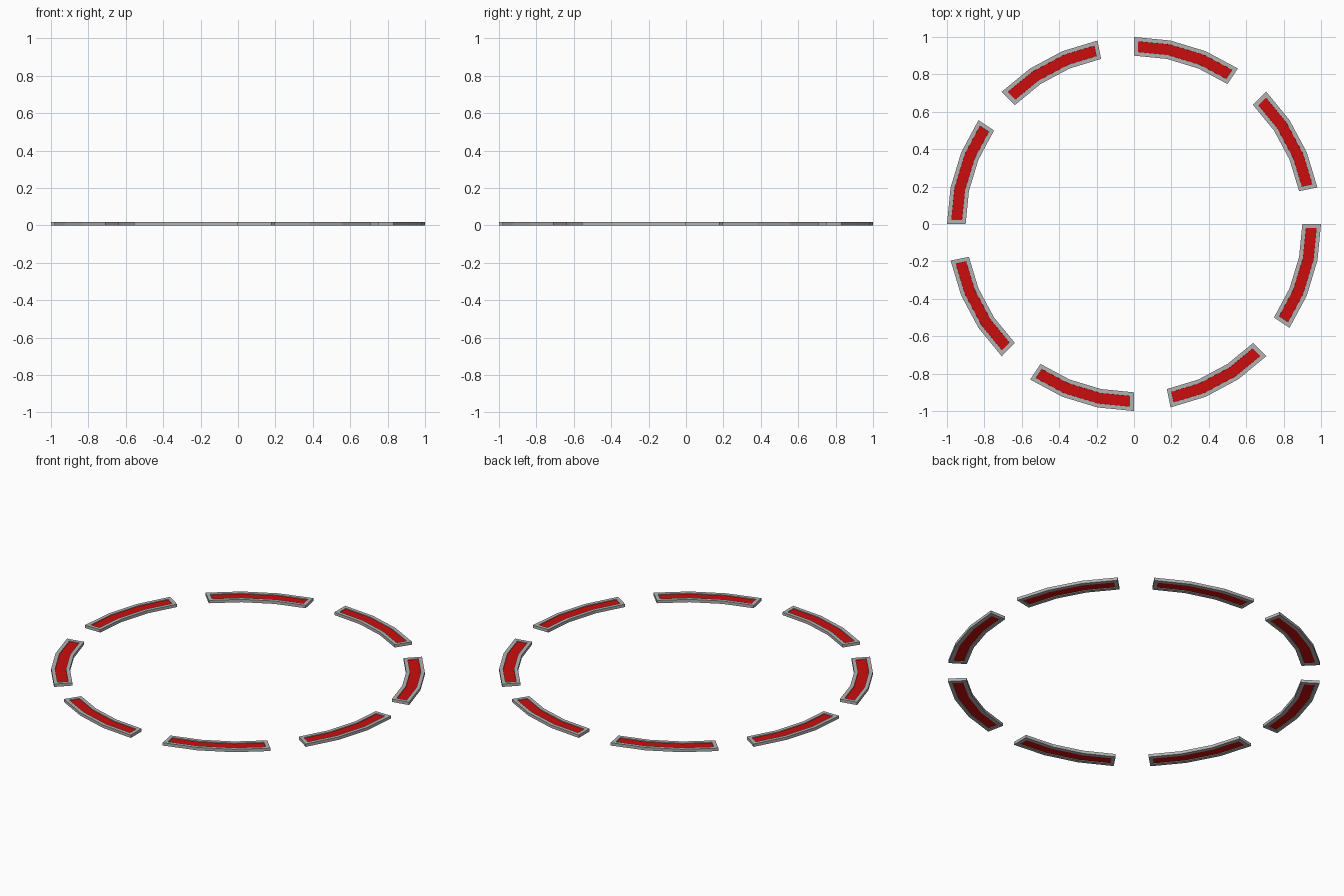
import bpy, bmesh, math

if "Cube" in bpy.data.objects:
    bpy.data.objects.remove(bpy.data.objects["Cube"])

SEGMENTS = 8            # curved bars round the circle
STEP = math.tau / 32    # three steps of bar, one step of gap
R_OUT, R_IN, HEIGHT = 1.0, 0.9, 0.017
BORDER, RECESS = 0.021, 0.004


def material(name, colour):
    m = bpy.data.materials.new(name)
    m.diffuse_color = colour
    m.use_nodes = True
    m.node_tree.nodes["Principled BSDF"].inputs["Base Color"].default_value = m.diffuse_color
    return m


grey = material("frame_grey", (0.45, 0.45, 0.45, 1))
red = material("panel_red", (0.6, 0.004, 0.004, 1))


def ring_bar(name, start):
    bm = bmesh.new()
    # four cross-sections along the arc, joined into a solid bar
    sections = []
    for i in range(4):
        a = start - i * STEP
        sections.append([bm.verts.new((r * math.cos(a), r * math.sin(a), z))
                         for r, z in ((R_IN, 0), (R_OUT, 0), (R_OUT, HEIGHT), (R_IN, HEIGHT))])
    for s, t in zip(sections, sections[1:]):
        for j in range(4):
            k = (j + 1) % 4
            bm.faces.new((s[j], s[k], t[k], t[j]))
    bm.faces.new(sections[0])
    bm.faces.new(sections[-1])
    bmesh.ops.recalc_face_normals(bm, faces=bm.faces[:])

    # framed red panel, slightly sunk, on top and underside
    for side in (1, -1):
        bm.normal_update()
        faces = [f for f in bm.faces if f.normal.z * side > 0.9]
        for width in (BORDER, 0.0005):
            bmesh.ops.inset_region(bm, faces=faces, thickness=width,
                                   use_even_offset=True, use_boundary=True)
        for v in {v for f in faces for v in f.verts}:
            v.co.z -= side * RECESS
        for f in faces:
            f.material_index = 1

    mesh = bpy.data.meshes.new(name)
    bm.to_mesh(mesh)
    bm.free()
    mesh.materials.append(grey)
    mesh.materials.append(red)
    bpy.context.collection.objects.link(bpy.data.objects.new(name, mesh))


# bars round the circle
for n in range(SEGMENTS):
    ring_bar(f"ring_bar_{n + 1}", n * math.tau / SEGMENTS)
